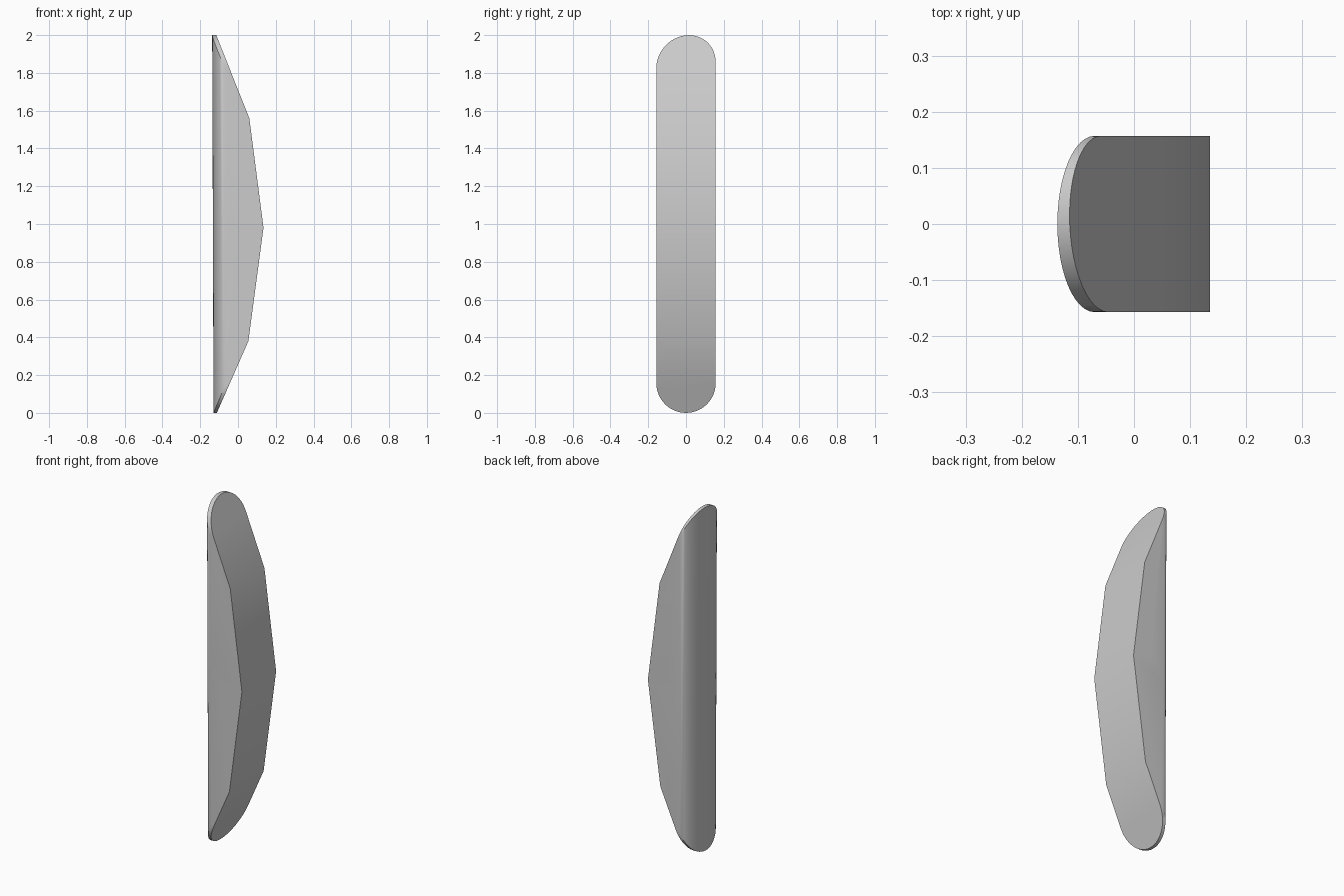
import bpy, bmesh, math
from mathutils import Vector

if "Cube" in bpy.data.objects:
    bpy.data.objects.remove(bpy.data.objects["Cube"], do_unlink=True)

HALF = 0.157
STEPS = 24


def prism(name, outline, offset):
    """Extrude a closed outline along an offset into a solid object."""
    bm = bmesh.new()
    face = bm.faces.new([bm.verts.new(p) for p in outline])
    top = bmesh.ops.extrude_face_region(bm, geom=[face])["geom"]
    bmesh.ops.translate(bm, vec=offset,
                        verts=[v for v in top if isinstance(v, bmesh.types.BMVert)])
    bmesh.ops.recalc_face_normals(bm, faces=bm.faces)
    mesh = bpy.data.meshes.new(name)
    bm.to_mesh(mesh)
    bm.free()
    obj = bpy.data.objects.new(name, mesh)
    bpy.context.collection.objects.link(obj)
    return obj


angles = [math.pi * i / STEPS for i in range(STEPS + 1)]

# Faceted blade profile seen from the front, extruded across the width
side = [(-0.3, 2.45), (-0.115, 2.0), (0.06, 1.56), (0.135, 0.98),
        (0.055, 0.38), (-0.112, 0.0), (-0.3, -0.43)]
bar = prism("grip_bar", [(x, -0.3, z) for x, z in side], Vector((0, 0.6, 0)))

# Rounded back, leaning very slightly along its length
back = [(-0.063 - 0.066 * math.sin(a), HALF * math.cos(a), -0.1) for a in angles]
back += [(0.3, -HALF, -0.1), (0.3, HALF, -0.1)]
back_cutter = prism("back_cutter", back, Vector((-0.008, 0, 2.2)))

# Capsule outline with rounded ends, the upper one a little skewed
caps = []
for a in angles:
    y = HALF * math.cos(a)
    caps.append((-0.5, y, 1.842 + 0.1 * y + HALF * math.sin(a)))
for a in angles:
    caps.append((-0.5, -HALF * math.cos(a), HALF - HALF * math.sin(a)))
end_cutter = prism("end_cutter", caps, Vector((1, 0, 0)))

# Keep only the volume shared by all three shapes
for cutter in (back_cutter, end_cutter):
    cutter.hide_render = True
    mod = bar.modifiers.new(cutter.name, "BOOLEAN")
    mod.operation = "INTERSECT"
    mod.solver = "EXACT"
    mod.object = cutter
depsgraph = bpy.context.evaluated_depsgraph_get()
bar_mesh = bpy.data.meshes.new_from_object(bar.evaluated_get(depsgraph))
bar.modifiers.clear()
bar.data = bar_mesh
for cutter in (back_cutter, end_cutter):
    bpy.data.objects.remove(cutter, do_unlink=True)

# Plain grey finish
grey = bpy.data.materials.new("plain_grey")
grey.use_nodes = True
colour = (0.6, 0.6, 0.6, 1)
grey.diffuse_color = colour
grey.node_tree.nodes["Principled BSDF"].inputs["Base Color"].default_value = colour
bar.data.materials.clear()
bar.data.materials.append(grey)

# Smooth shading with crisp rim edges
bpy.ops.object.select_all(action="DESELECT")
bar.select_set(True)
bpy.context.view_layer.objects.active = bar
bpy.ops.object.shade_smooth_by_angle(angle=math.radians(30))
